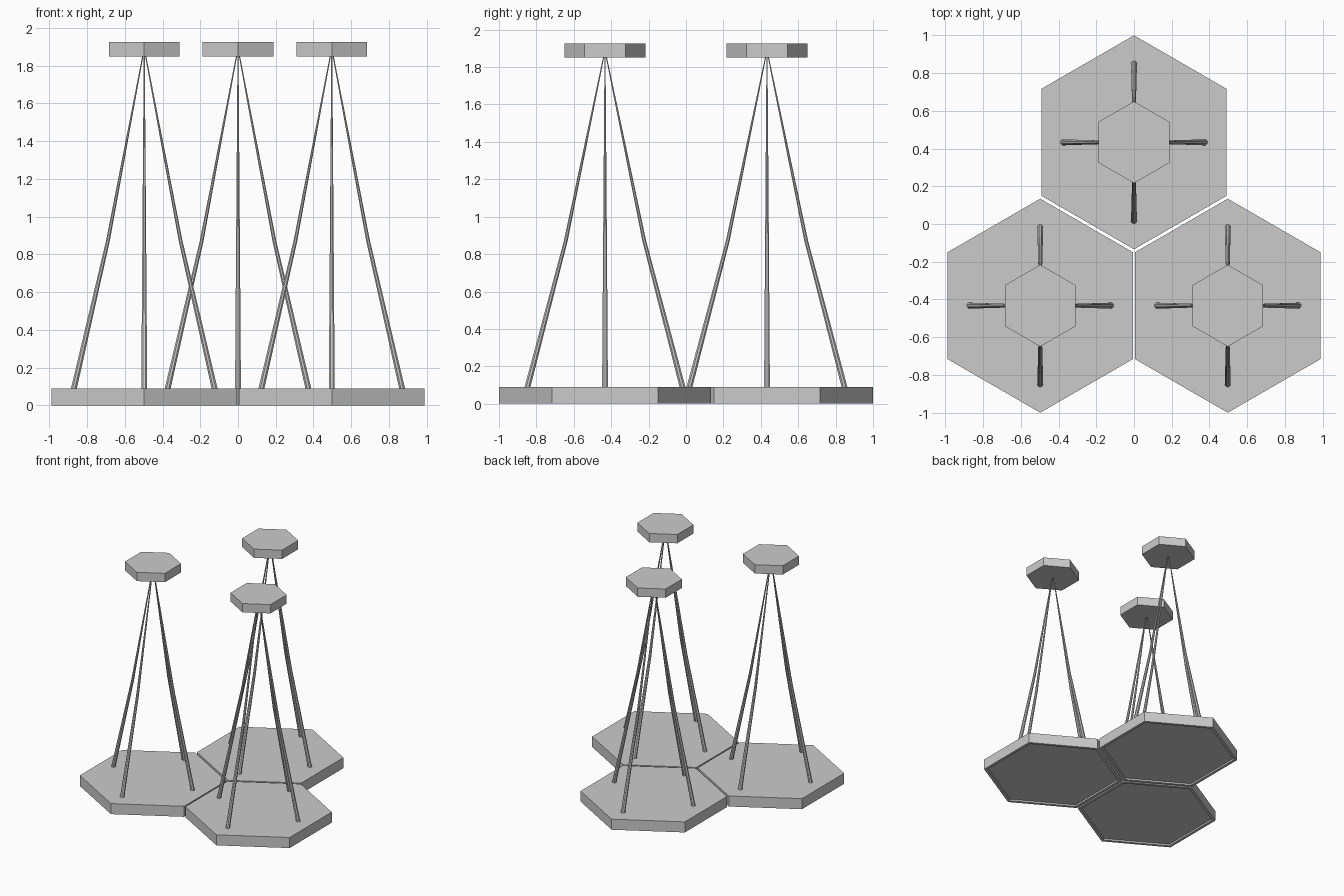
import bpy, bmesh
from math import sin, cos, pi

if "Cube" in bpy.data.objects:
    bpy.data.objects.remove(bpy.data.objects["Cube"])

def new_object(name, bm):
    bmesh.ops.recalc_face_normals(bm, faces=bm.faces)
    me = bpy.data.meshes.new(name)
    bm.to_mesh(me)
    bm.free()
    ob = bpy.data.objects.new(name, me)
    bpy.context.collection.objects.link(ob)
    return ob

def loft(bm, rings, sides, phase):
    """Skin a stack of horizontal polygons given as (x, y, z, radius)."""
    loops = [[bm.verts.new((x + r * cos(phase + 2 * pi * i / sides),
                            y + r * sin(phase + 2 * pi * i / sides), z))
              for i in range(sides)] for x, y, z, r in rings]
    for a, b in zip(loops, loops[1:]):
        for i in range(sides):
            j = (i + 1) % sides
            bm.faces.new((a[i], a[j], b[j], b[i]))
    bm.faces.new(loops[0])
    bm.faces.new(loops[-1])

def hex_plate(name, x, y, rings):
    bm = bmesh.new()
    loft(bm, [(x, y, z, r) for z, r in rings], 6, pi / 2)
    return new_object(name, bm)

# Each rod profile: height, reach along x, reach along y, radius
ROD = [(0.08, 0.375, 0.417, 0.017),
       (0.87, 0.193, 0.21, 0.011),
       (1.86, 0.006, 0.006, 0.003)]

def rod(name, x, y, dx, dy):
    bm = bmesh.new()
    loft(bm, [(x + dx * rx, y + dy * ry, z, r) for z, rx, ry, r in ROD], 8, pi / 8)
    return new_object(name, bm)

TOWERS = {"back": (0, 0.433), "left": (-0.497, -0.433), "right": (0.497, -0.433)}
RODS = {"right": (1, 0), "left": (-1, 0), "back": (0, 1), "front": (0, -1)}

for label, (x, y) in TOWERS.items():
    # Base tile with a shallow recess underneath
    hex_plate(label + "_base_tile", x, y,
              [(0.012, 0.535), (0, 0.54), (0, 0.567), (0.09, 0.567)])
    # Small hexagonal top
    hex_plate(label + "_top_plate", x, y, [(1.85, 0.217), (1.925, 0.217)])
    # Four tapering, slightly bent supports
    for side, (dx, dy) in RODS.items():
        rod(f"{label}_tower_{side}_rod", x, y, dx, dy)
